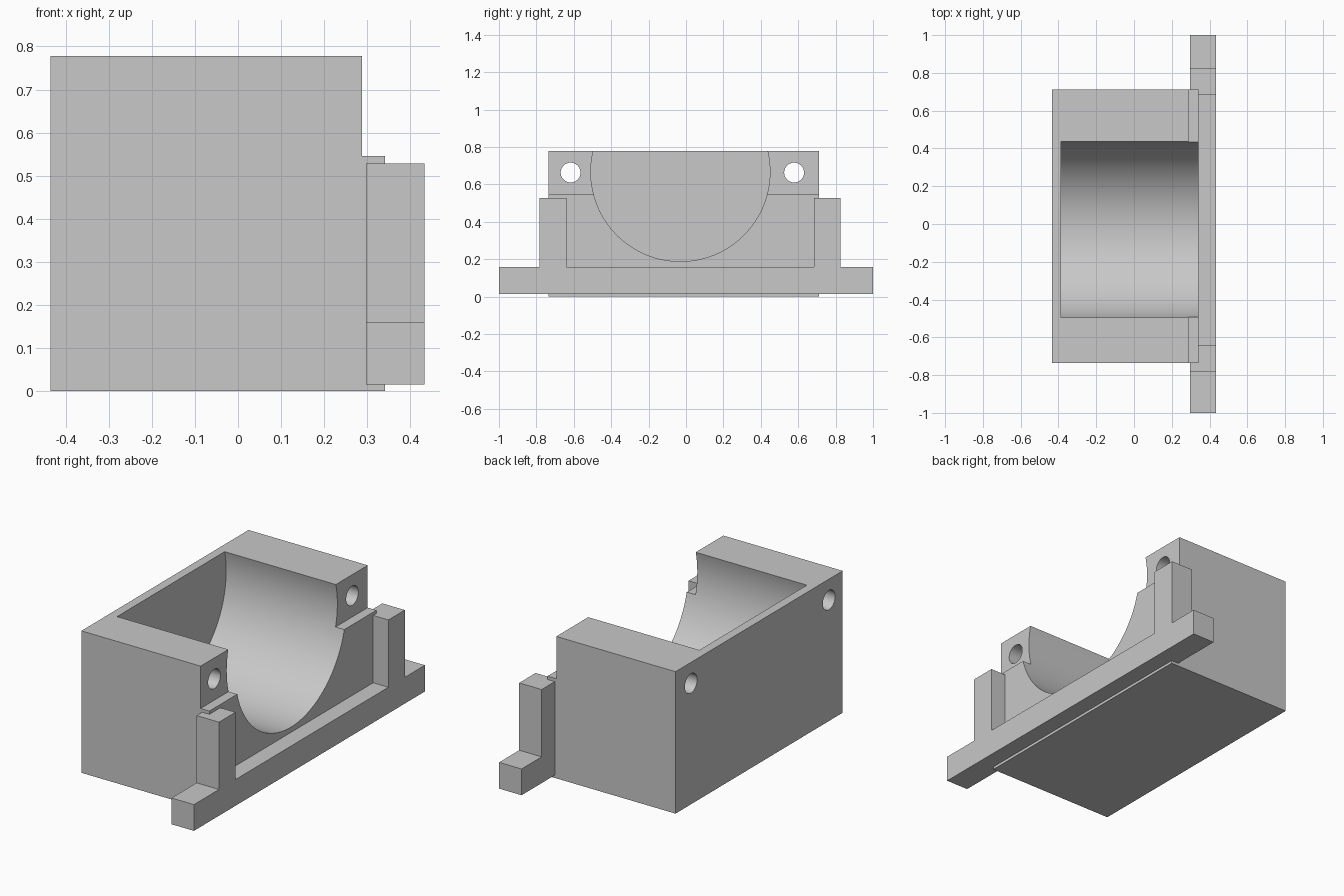
import bpy
import bmesh
import math
from mathutils import Matrix

cube = bpy.data.objects.get("Cube")
if cube:
    bpy.data.objects.remove(cube, do_unlink=True)

# Single plain grey
grey = bpy.data.materials.new("plain_grey")
grey.use_nodes = True
colour = (0.58, 0.58, 0.58, 1)
grey.diffuse_color = colour
grey.node_tree.nodes["Principled BSDF"].inputs["Base Color"].default_value = colour


def finish(name, bm):
    bmesh.ops.recalc_face_normals(bm, faces=bm.faces)
    mesh = bpy.data.meshes.new(name)
    bm.to_mesh(mesh)
    bm.free()
    mesh.materials.append(grey)
    obj = bpy.data.objects.new(name, mesh)
    bpy.context.collection.objects.link(obj)
    return obj


def prism(name, outline, direction):
    """Extrude a closed outline of 3D points along a direction."""
    bm = bmesh.new()
    face = bm.faces.new([bm.verts.new(p) for p in outline])
    out = bmesh.ops.extrude_face_region(bm, geom=[face])
    verts = [v for v in out["geom"] if isinstance(v, bmesh.types.BMVert)]
    bmesh.ops.translate(bm, verts=verts, vec=direction)
    return finish(name, bm)


def cylinder_x(name, x0, x1, y, z, radius, sides):
    bm = bmesh.new()
    place = Matrix.Translation(((x0 + x1) / 2, y, z)) @ Matrix.Rotation(math.pi / 2, 4, "Y")
    bmesh.ops.create_cone(bm, cap_ends=True, segments=sides, radius1=radius,
                          radius2=radius, depth=x1 - x0, matrix=place)
    return finish(name, bm)


def cut(target, cutter):
    mod = target.modifiers.new(cutter.name, "BOOLEAN")
    mod.operation = "DIFFERENCE"
    mod.solver = "EXACT"
    mod.object = cutter
    bpy.context.view_layer.objects.active = target
    bpy.ops.object.modifier_apply(modifier=mod.name)
    bpy.data.objects.remove(cutter, do_unlink=True)


# Housing block with a stepped open end
BACK, SHOULDER, FRONT = -0.435, 0.288, 0.341
STEP, TOP = 0.546, 0.778
Y0, Y1 = -0.735, 0.712
profile = [(BACK, 0), (FRONT, 0), (FRONT, STEP), (SHOULDER, STEP), (SHOULDER, TOP), (BACK, TOP)]
housing = prism("housing", [(x, Y0, z) for x, z in profile], (0, Y1 - Y0, 0))

# Round cradle open at the top and one end
cut(housing, cylinder_x("bore_cutter", -0.386, 0.6, -0.03, 0.667, 0.479, 128))

# Bolt holes through both cheeks
for y in (-0.617, 0.578):
    cut(housing, cylinder_x("bolt_hole_cutter", -0.6, 0.6, y, 0.663, 0.053, 48))

# Mounting flange with two uprights, one outline
LOW, LEDGE, POST = 0.015, 0.159, 0.528
outline = [(-1, LOW), (1, LOW), (1, LEDGE), (0.826, LEDGE), (0.826, POST), (0.684, POST),
           (0.684, LEDGE), (-0.64, LEDGE), (-0.64, POST), (-0.783, POST), (-0.783, LEDGE), (-1, LEDGE)]
flange = prism("mounting_flange", [(0.297, y, z) for y, z in outline], (0.136, 0, 0))

# Smooth round surfaces, keep edges crisp
bpy.ops.object.select_all(action="DESELECT")
for obj in (housing, flange):
    obj.select_set(True)
bpy.context.view_layer.objects.active = housing
bpy.ops.object.shade_smooth_by_angle(angle=math.radians(30))
